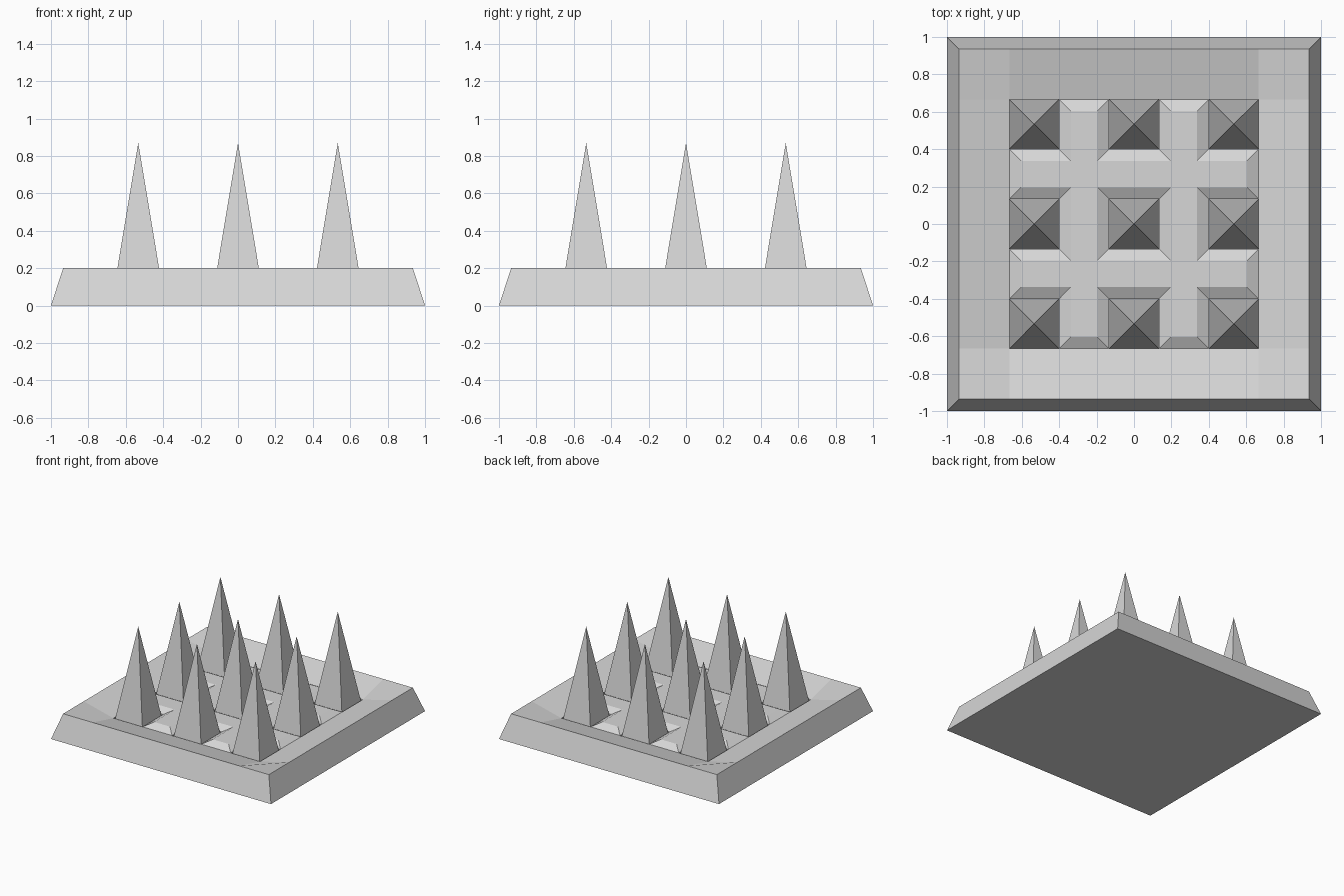
import bpy, bmesh

cube = bpy.data.objects.get("Cube")
if cube:
    bpy.data.objects.remove(cube, do_unlink=True)

U = 1 / 15                 # design module
RIM_Z, DISH_Z, PIT_Z, TIP_Z = 0.2, 0.133, 0.067, 0.87
RIM, DISH = 0.935, 10 * U
PITCH = 8 * U              # spike spacing
BEVEL, RISE = 0.062, 0.033  # ridge flank width and height

grey = bpy.data.materials.new("light_grey")
grey.use_nodes = True
COLOUR = (0.68, 0.68, 0.68, 1)
grey.diffuse_color = COLOUR
grey.node_tree.nodes["Principled BSDF"].inputs["Base Color"].default_value = COLOUR


def finish(name, bm):
    bmesh.ops.recalc_face_normals(bm, faces=bm.faces)
    mesh = bpy.data.meshes.new(name)
    bm.to_mesh(mesh)
    bm.free()
    mesh.materials.append(grey)
    obj = bpy.data.objects.new(name, mesh)
    bpy.context.collection.objects.link(obj)
    return obj


def rect(bm, hx, hy, z):
    return [bm.verts.new((sx * hx, sy * hy, z))
            for sx, sy in ((-1, -1), (1, -1), (1, 1), (-1, 1))]


def skirt(bm, low, high):
    for i in range(4):
        j = (i + 1) % 4
        bm.faces.new((low[i], low[j], high[j], high[i]))


# Base plate: sloped outer walls and a shallow dish with softly folded corners
bm = bmesh.new()
bottom = rect(bm, 1, 1, 0)
corner = rect(bm, RIM, RIM, RIM_Z)
dish = rect(bm, DISH, DISH, DISH_Z)
on_x_edge = rect(bm, DISH, RIM, RIM_Z)   # rim points on front and back edges
on_y_edge = rect(bm, RIM, DISH, RIM_Z)   # rim points on side edges
bm.faces.new(bottom)
for i in range(4):
    j = (i + 1) % 4
    edge = on_x_edge if i % 2 == 0 else on_y_edge
    bm.faces.new((bottom[i], bottom[j], corner[j], edge[j], edge[i], corner[i]))
    bm.faces.new((edge[i], edge[j], dish[j], dish[i]))
    bm.faces.new((on_x_edge[i], corner[i], on_y_edge[i], dish[i]))
finish("base_plate", bm)


# Crossing ridges between the spikes, open underneath
def ridge(name, hx, hy, x, y):
    bm = bmesh.new()
    low = rect(bm, hx, hy, DISH_Z)
    top = rect(bm, hx - BEVEL, hy - BEVEL, DISH_Z + RISE)
    bm.faces.new(top)
    skirt(bm, low, top)
    finish(name, bm).location = (x, y, 0)


for side, s in (("negative", -1), ("positive", 1)):
    ridge("ridge_across_" + side, DISH, 2 * U, 0, s * PITCH / 2)
    ridge("ridge_along_" + side, 2 * U, DISH, s * PITCH / 2, 0)

# Three by three grid of four-sided spikes, each rising from a square socket
for row in (-1, 0, 1):
    for col in (-1, 0, 1):
        bm = bmesh.new()
        base = rect(bm, 2 * U, 2 * U, PIT_Z)
        skirt(bm, base, rect(bm, 2 * U, 2 * U, DISH_Z))
        tip = bm.verts.new((0, 0, TIP_Z))
        for i in range(4):
            bm.faces.new((base[i], base[(i + 1) % 4], tip))
        spike = finish(f"spike_{row + 2}_{col + 2}", bm)
        spike.location = (col * PITCH, row * PITCH, 0)
